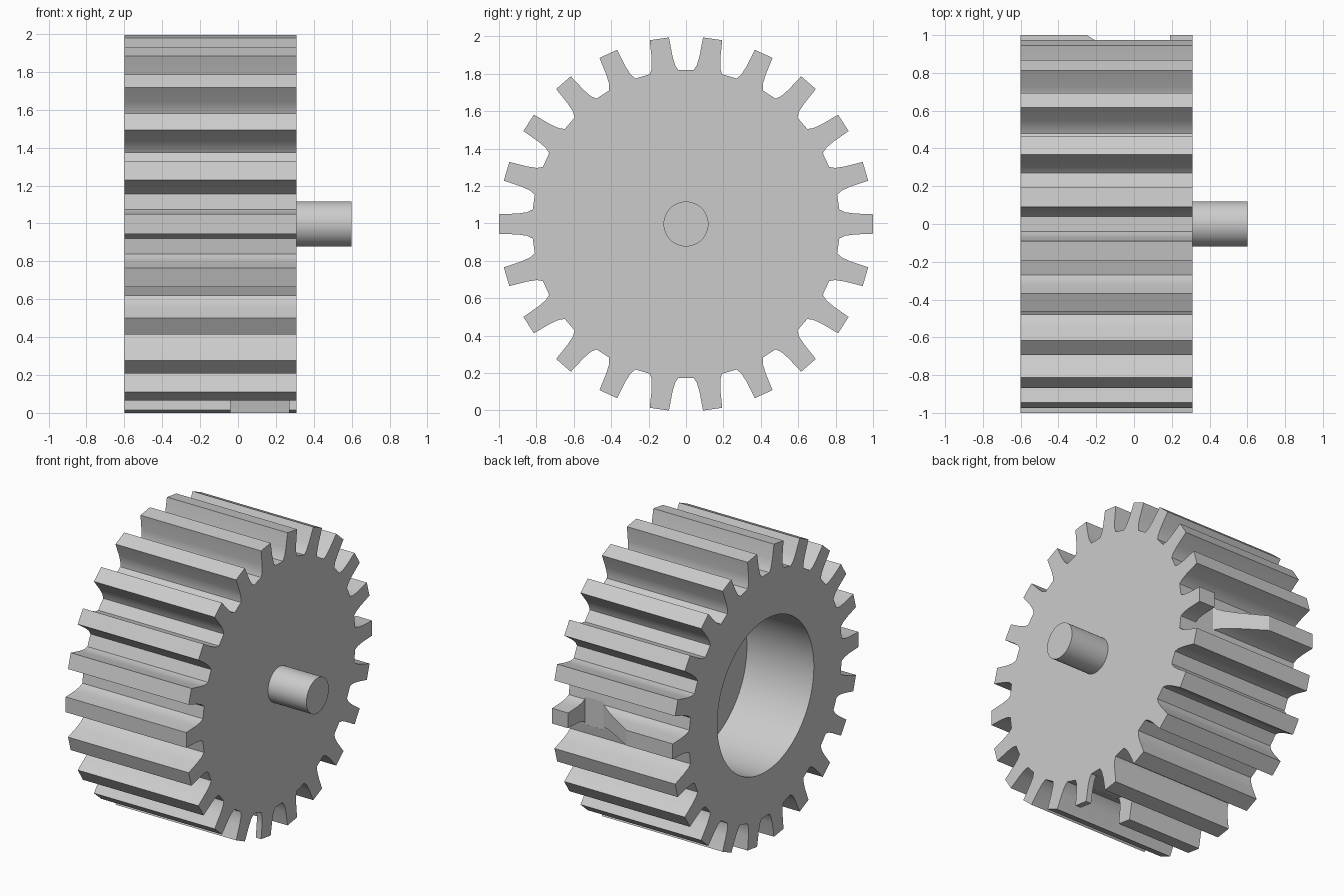
import bpy, bmesh, math
from math import sin, cos, pi
from mathutils import Matrix, Vector

TEETH = 22
AXIS_Z = 0.997
X_OPEN, X_SHAFT, X_TIP = -0.6, 0.31, 0.6

if "Cube" in bpy.data.objects:
    bpy.data.objects.remove(bpy.data.objects["Cube"])

grey = bpy.data.materials.new("plain grey")
grey.use_nodes = True
grey.diffuse_color = (0.6, 0.6, 0.6, 1)
grey.node_tree.nodes["Principled BSDF"].inputs["Base Color"].default_value = (0.6, 0.6, 0.6, 1)


def prism(name, points, offset):
    """Solid made by sweeping a polygon along an offset."""
    bm = bmesh.new()
    face = bm.faces.new([bm.verts.new(p) for p in points])
    swept = bmesh.ops.extrude_face_region(bm, geom=[face])["geom"]
    moved = [v for v in swept if isinstance(v, bmesh.types.BMVert)]
    bmesh.ops.translate(bm, verts=moved, vec=offset)
    bmesh.ops.recalc_face_normals(bm, faces=bm.faces)
    mesh = bpy.data.meshes.new(name)
    bm.to_mesh(mesh)
    bm.free()
    mesh.materials.append(grey)
    obj = bpy.data.objects.new(name, mesh)
    bpy.context.collection.objects.link(obj)
    return obj


def circle(x, radius, count):
    return [Vector((x, radius * cos(2 * pi * i / count), AXIS_Z + radius * sin(2 * pi * i / count)))
            for i in range(count)]


def activate(obj):
    bpy.ops.object.select_all(action='DESELECT')
    obj.select_set(True)
    bpy.context.view_layer.objects.active = obj


def cut(obj, cutter):
    mod = obj.modifiers.new("cut", 'BOOLEAN')
    mod.operation = 'DIFFERENCE'
    mod.solver = 'EXACT'
    mod.object = cutter
    activate(obj)
    bpy.ops.object.modifier_apply(modifier=mod.name)
    bpy.data.objects.remove(cutter)


def notch(angle, profile):
    """Break in one tooth: (x, radius) profile swept across the tooth width."""
    turn = Matrix.Translation((0, 0, AXIS_Z)) @ Matrix.Rotation(angle, 4, 'X')
    points = [turn @ Vector((x, r, -0.095)) for x, r in profile]
    return prism("notch_cutter", points, turn.to_3x3() @ Vector((0, 0, 0.19)))


# Gear body: one flank as (radius, half width), mirrored and repeated around the axis
flank = [(0.82, 0.077), (0.85, 0.063), (0.9, 0.056), (1.0, 0.052)]
tooth = [(r, -w) for r, w in flank] + [(r, w) for r, w in reversed(flank)]
outline = []
for i in range(TEETH):
    a = 2 * pi * i / TEETH
    for r, w in tooth:
        outline.append(Vector((X_OPEN, r * cos(a) - w * sin(a), AXIS_Z + r * sin(a) + w * cos(a))))
gear = prism("gear_body", outline, Vector((X_SHAFT - X_OPEN, 0, 0)))

# Blind bore on the open side
cut(gear, prism("bore_cutter", circle(X_OPEN - 0.1, 0.52, 96), Vector((0.605, 0, 0))))

# Broken teeth: one at the back, one underneath
cut(gear, notch(0, [(0.19, 0.817), (0.19, 1.05), (-0.32, 1.05), (-0.25, 1.0), (0.05, 0.817)]))
cut(gear, notch(-2 * pi * 6 / TEETH, [(0.27, 0.817), (0.27, 1.05), (-0.04, 1.05), (-0.04, 0.817)]))

# Drive shaft
shaft = prism("drive_shaft", circle(X_SHAFT - 0.02, 0.12, 48), Vector((X_TIP - X_SHAFT + 0.02, 0, 0)))

for obj in (gear, shaft):
    activate(obj)
    bpy.ops.object.shade_smooth_by_angle(angle=math.radians(30))
